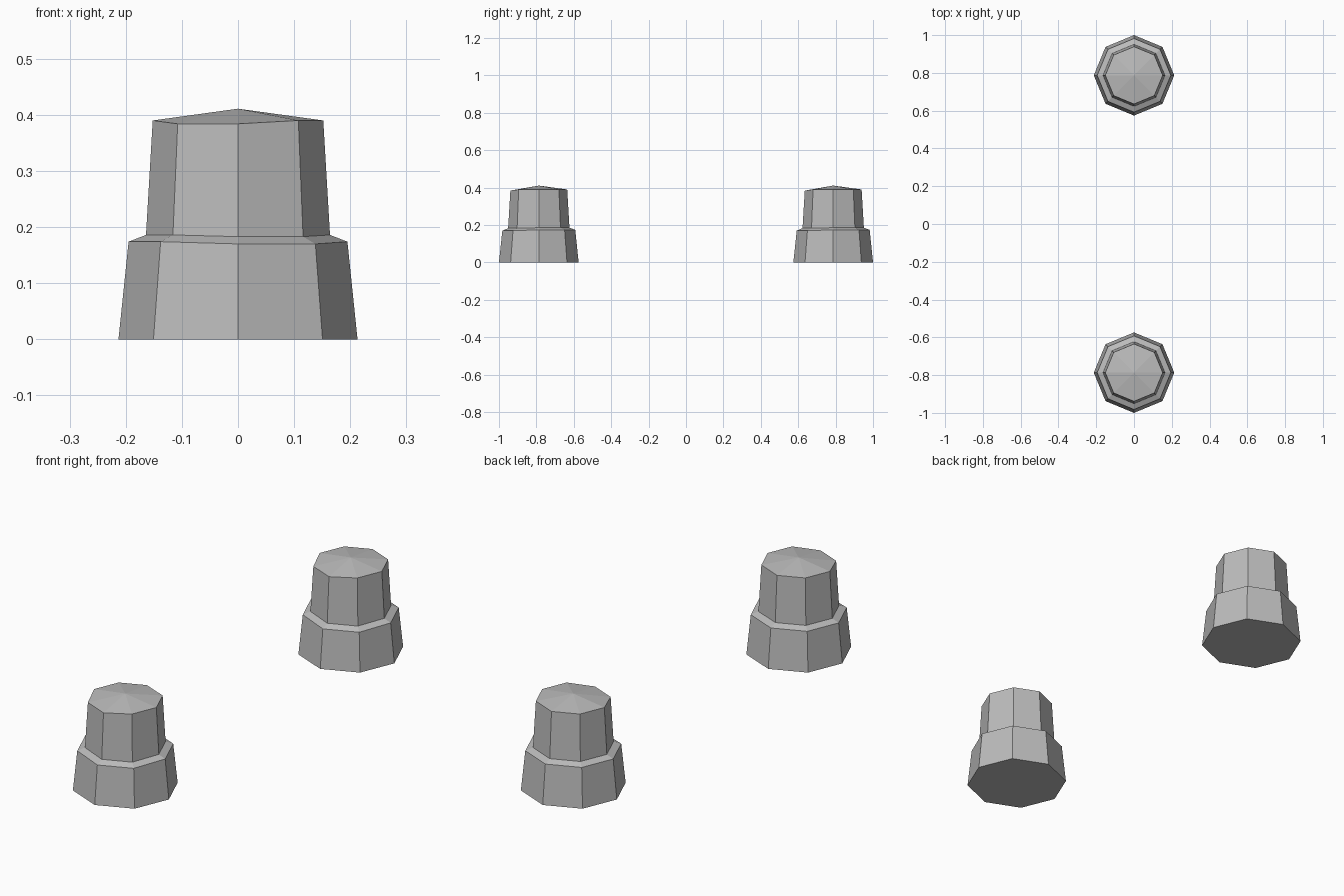
import bpy, bmesh, math

cube = bpy.data.objects.get("Cube")
if cube:
    bpy.data.objects.remove(cube)

SIDES = 8
CENTRE = 0.787

grey = bpy.data.materials.new("stone_grey")
grey.use_nodes = True
colour = (0.5, 0.5, 0.5, 1)
grey.diffuse_color = colour
grey.node_tree.nodes["Principled BSDF"].inputs["Base Color"].default_value = colour

# Profile rings: radius, height, corners that are worn slightly lower, wear
rings = [
    (0.213, 0.0, (), 0.0),
    (0.195, 0.174, (6, 7), 0.004),
    (0.164, 0.186, (6, 7), 0.003),
    (0.152, 0.390, (5, 6), 0.006),
]
APEX = 0.411


def ring_verts(bm, radius, height, worn, wear):
    verts = []
    for i in range(SIDES):
        a = math.tau * i / SIDES
        z = height - (wear if i in worn else 0)
        verts.append(bm.verts.new((radius * math.cos(a), radius * math.sin(a), z)))
    return verts


# Stepped octagonal post with a closed base and a shallow pointed cap
bm = bmesh.new()
loops = [ring_verts(bm, *r) for r in rings]
bm.faces.new(loops[0][::-1])
apex = bm.verts.new((0, 0, APEX))
for i in range(SIDES):
    j = (i + 1) % SIDES
    for low, high in zip(loops, loops[1:]):
        bm.faces.new((low[i], low[j], high[j], high[i]))
    bm.faces.new((loops[-1][i], loops[-1][j], apex))
mesh = bpy.data.meshes.new("post")
bm.to_mesh(mesh)
bm.free()
mesh.materials.append(grey)

# The two posts share one mesh
for name, y in (("front_post", -CENTRE), ("back_post", CENTRE)):
    post = bpy.data.objects.new(name, mesh)
    post.location.y = y
    bpy.context.collection.objects.link(post)
